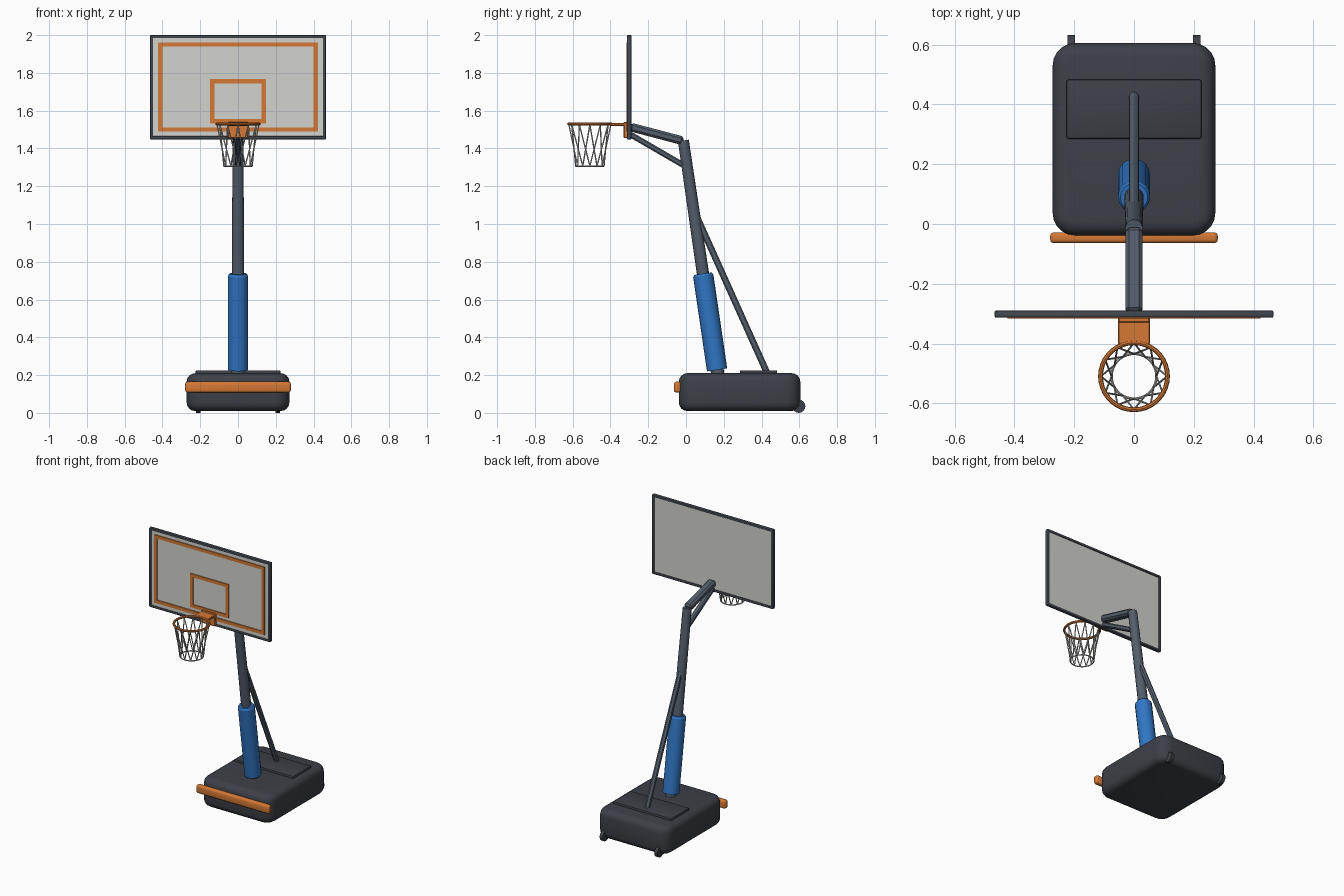
import bpy, bmesh, math
from mathutils import Vector

if "Cube" in bpy.data.objects:
    bpy.data.objects.remove(bpy.data.objects["Cube"])


def material(name, rgb):
    m = bpy.data.materials.new(name)
    m.diffuse_color = (*rgb, 1)
    m.use_nodes = True
    m.node_tree.nodes["Principled BSDF"].inputs["Base Color"].default_value = m.diffuse_color
    return m


ORANGE = material("orange", (0.66, 0.19, 0.035))
BLUE = material("blue", (0.03, 0.18, 0.55))
CHARCOAL = material("charcoal", (0.046, 0.051, 0.064))
STEEL = material("steel grey", (0.085, 0.11, 0.145))
FRAME = material("frame grey", (0.055, 0.064, 0.08))
PANEL = material("off white", (0.65, 0.65, 0.62))
NET = material("net grey", (0.55, 0.55, 0.53))


def finish(ob, name, mat):
    ob.name = name
    ob.data.materials.append(mat)
    bpy.ops.object.select_all(action='DESELECT')
    ob.select_set(True)
    bpy.context.view_layer.objects.active = ob
    bpy.ops.object.shade_smooth_by_angle()
    return ob


def from_bmesh(bm, name, mat):
    me = bpy.data.meshes.new(name)
    bm.to_mesh(me)
    bm.free()
    ob = bpy.data.objects.new(name, me)
    bpy.context.collection.objects.link(ob)
    return finish(ob, name, mat)


def box(name, mat, lo, hi, bevel=0.0, seg=2, corner=0.0):
    """Box between two corners; corner rounds the upright edges, bevel the rest."""
    lo, hi = Vector(lo), Vector(hi)
    bm = bmesh.new()
    bmesh.ops.create_cube(bm, size=1)
    for v in bm.verts:
        v.co = (lo + hi) / 2 + Vector(a * b for a, b in zip(v.co, hi - lo))
    if corner:
        upright = [e for e in bm.edges if abs(e.verts[0].co.z - e.verts[1].co.z) > 1e-4]
        bmesh.ops.bevel(bm, geom=upright, offset=corner, segments=5, profile=0.5, affect='EDGES')
    if bevel:
        sharp = [e for e in bm.edges if e.calc_face_angle(0) > 0.8]
        bmesh.ops.bevel(bm, geom=sharp, offset=bevel, segments=seg, profile=0.5, affect='EDGES')
    return from_bmesh(bm, name, mat)


def aim(ob, p, q):
    ob.location = (p + q) / 2
    ob.rotation_euler = (q - p).to_track_quat('Z', 'Y').to_euler()


def tube(name, mat, p, q, r, r2=None, sides=16):
    p, q = Vector(p), Vector(q)
    bpy.ops.mesh.primitive_cone_add(vertices=sides, radius1=r, radius2=r if r2 is None else r2,
                                    depth=(q - p).length)
    ob = bpy.context.object
    aim(ob, p, q)
    return finish(ob, name, mat)


def beam(name, mat, p, q, width, height, bevel):
    """Chamfered bar lying in the YZ plane."""
    p, q = Vector(p), Vector(q)
    n = (q - p).length / 2
    ob = box(name, mat, (-width / 2, -n, -height / 2), (width / 2, n, height / 2), bevel, 1)
    ob.location = (p + q) / 2
    ob.rotation_euler.x = math.atan2(q.z - p.z, q.y - p.y)
    return ob


def border(name, mat, x, z0, z1, w, y0, y1, bevel=0.0):
    """Rectangular outline facing front, made of four bars."""
    box(name + "_top", mat, (-x, y0, z1 - w), (x, y1, z1), bevel)
    box(name + "_bottom", mat, (-x, y0, z0), (x, y1, z0 + w), bevel)
    for s, side in ((-1, "left"), (1, "right")):
        a, b = sorted((s * x, s * (x - w)))
        box(name + "_" + side, mat, (a, y0, z0), (b, y1, z1), bevel)


def torus(name, mat, z, major, minor):
    bpy.ops.mesh.primitive_torus_add(location=(0, RIM_Y, z), major_radius=major, minor_radius=minor,
                                     major_segments=36, minor_segments=8)
    return finish(bpy.context.object, name, mat)


# weighted base with lid, wheels and front bar
box("base", CHARCOAL, (-0.272, -0.038, 0.01), (0.272, 0.605, 0.21), 0.045, 4, 0.075)
box("base_lid", CHARCOAL, (-0.225, 0.285, 0.19), (0.225, 0.483, 0.225), 0.006, 2)
box("front_bar", ORANGE, (-0.28, -0.064, 0.108), (0.28, -0.028, 0.165), 0.012, 3)
for s, side in ((-1, "left"), (1, "right")):
    tube("wheel_" + side, CHARCOAL, (s * 0.198, 0.597, 0.035), (s * 0.222, 0.597, 0.035), 0.035)


# leaning pole, pad and rear brace
def on_pole(z):
    return Vector((0, 0.165 - 0.147 * (z - 0.225), z))


tube("pole", STEEL, on_pole(0.19), on_pole(1.442), 0.035, 0.029)
tube("pole_pad", BLUE, on_pole(0.228), on_pole(0.725), 0.054)
tube("pad_top", BLUE, on_pole(0.725), on_pole(0.737), 0.054, 0.046)
tube("rear_brace", STEEL, (0, 0.05, 1.055), (0, 0.43, 0.21), 0.017, sides=12)

# support arm and lower strut
beam("arm", STEEL, (0, -0.296, 1.514), (0, -0.015, 1.44), 0.056, 0.046, 0.012)
beam("strut", STEEL, (0, -0.296, 1.475), (0, -0.015, 1.312), 0.034, 0.03, 0.007)

# backboard
box("board", PANEL, (-0.455, -0.309, 1.46), (0.455, -0.295, 1.99))
border("board_frame", FRAME, 0.466, 1.448, 2.0, 0.017, -0.313, -0.289, 0.005)
border("outer_line", ORANGE, 0.423, 1.49, 1.962, 0.022, -0.316, -0.308)
border("target_line", ORANGE, 0.147, 1.533, 1.767, 0.022, -0.316, -0.308)

# rim and bracket
RIM_Y, TOP_Z, LOW_Z = -0.509, 1.53, 1.307
torus("rim", ORANGE, TOP_Z, 0.112, 0.008)
box("rim_plate", ORANGE, (-0.053, -0.402, 1.52), (0.053, -0.315, 1.535), 0.003, 1)
box("rim_mount", ORANGE, (-0.053, -0.33, 1.455), (0.053, -0.308, 1.54), 0.004, 1)

# net of crossing strands
torus("net_hem", NET, LOW_Z, 0.075, 0.004)
COUNT = 12
for i in range(COUNT):
    a = 2 * math.pi * i / COUNT
    for turn in (-1, 1):
        b = a + turn * 2 * math.pi / COUNT
        tube("net_strand", NET,
             (0.111 * math.cos(a), RIM_Y + 0.111 * math.sin(a), TOP_Z - 0.004),
             (0.075 * math.cos(b), RIM_Y + 0.075 * math.sin(b), LOW_Z), 0.0035, sides=6)
